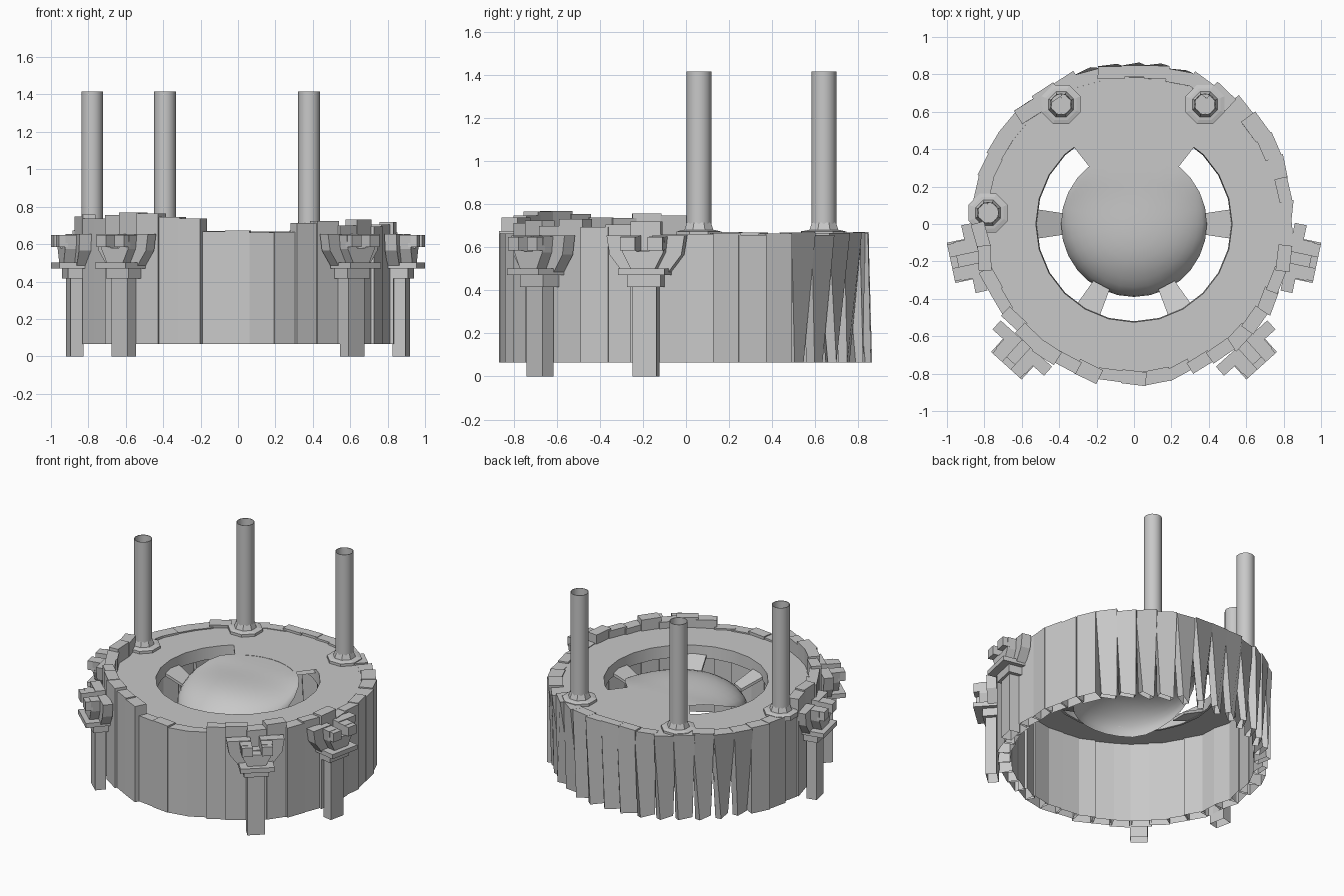
import bpy, bmesh, math, random
from math import sin, cos, radians, pi, sqrt
from mathutils import Matrix, Vector

random.seed(7)
cube = bpy.data.objects.get("Cube")
if cube:
    bpy.data.objects.remove(cube, do_unlink=True)

grey = bpy.data.materials.new("plain grey")
grey.use_nodes = True
TONE = (0.58, 0.58, 0.58, 1)
grey.diffuse_color = TONE
grey.node_tree.nodes["Principled BSDF"].inputs["Base Color"].default_value = TONE


def finish(name, bm, smooth=None, matrix=None, fix=True):
    if fix:
        bmesh.ops.recalc_face_normals(bm, faces=bm.faces)
    mesh = bpy.data.meshes.new(name)
    bm.to_mesh(mesh)
    bm.free()
    mesh.materials.append(grey)
    ob = bpy.data.objects.new(name, mesh)
    bpy.context.collection.objects.link(ob)
    if matrix:
        ob.matrix_world = matrix
    if smooth:
        bpy.ops.object.select_all(action='DESELECT')
        ob.select_set(True)
        bpy.context.view_layer.objects.active = ob
        bpy.ops.object.shade_smooth_by_angle(angle=radians(smooth))
    return ob


def loft(bm, low, high, bottom=True):
    """Solid between two matching outlines, optionally open below."""
    a = [bm.verts.new(p) for p in low]
    b = [bm.verts.new(p) for p in high]
    if bottom:
        bm.faces.new(a[::-1])
    bm.faces.new(b)
    n = len(a)
    for i in range(n):
        j = (i + 1) % n
        bm.faces.new((a[i], a[j], b[j], b[i]))


def box(bm, x0, x1, y0, y1, z0, z1, bottom=True):
    rect = [(x0, y0), (x1, y0), (x1, y1), (x0, y1)]
    loft(bm, [(x, y, z0) for x, y in rect], [(x, y, z1) for x, y in rect], bottom)


def revolve(bm, profile, sides, start=0, sweep=2 * pi):
    """Closed profile turned about z."""
    full = sweep > 6.28
    count = sides if full else sides + 1
    rings = []
    for i in range(count):
        t = start + sweep * i / sides
        rings.append([bm.verts.new((r * cos(t), r * sin(t), z)) for r, z in profile])
    m = len(profile)
    for i in range(sides):
        a, b = rings[i], rings[(i + 1) % count]
        for k in range(m):
            q = (k + 1) % m
            bm.faces.new((a[k], b[k], b[q], a[q]))


# Ring of uneven planks open below, twisted around the back
straight, twisted = bmesh.new(), bmesh.new()
COUNT = 42
for i in range(COUNT):
    deg = 360 * (i + 0.5) / COUNT
    t = radians(deg)
    back = 38 < deg < 155
    if 183 < deg < 254:
        top = random.uniform(0.73, 0.77)
    elif 288 < deg < 352:
        top = random.uniform(0.69, 0.735)
    else:
        top = random.uniform(0.655, 0.675)
    outer = random.uniform(0.845, 0.868)
    if 20 < deg < 70 or 110 < deg < 170:
        outer += 0.012
    half = 0.87 * pi / COUNT * random.uniform(1, 1.1)
    tilt = radians(random.uniform(-12, 12))

    def outline(z, turn, taper, inner, outer):
        spin = Matrix.Rotation(t + turn, 3, 'Z')
        mid = Vector((0.82 * cos(t), 0.82 * sin(t), z))
        pts = [(inner, -half), (outer, -half), (outer, half), (inner, half)]
        return [mid + spin @ Vector((x, y * taper, 0)) for x, y in pts]

    crest = outline(top, tilt, 1, -0.035, outer - 0.82)
    if back:
        twist = radians(random.choice((30, 40, 50)))
        loft(twisted, outline(0.065, tilt + twist, 0.75, -0.025, 0.015), crest, False)
    else:
        loft(straight, outline(0.065, tilt, 1, -0.035, outer - 0.82), crest, False)
finish("wall_planks", straight)
finish("twisted_back_planks", twisted)

# Top deck with a turned down inner rim
LEVEL = 0.654
bm = bmesh.new()
revolve(bm, [(0.815, LEVEL), (0.525, LEVEL), (0.52, 0.57), (0.535, 0.57),
             (0.545, 0.63), (0.815, 0.63)], 24)
finish("top_deck", bm, 35)

# Bridge joining deck and dome at the back
bm = bmesh.new()
revolve(bm, [(0.527, LEVEL), (0.375, LEVEL), (0.375, 0.63), (0.527, 0.63)], 8,
        radians(52), radians(76))
finish("back_bridge", bm, 35)

# Central dome, level at the back and falling away to the front
bm = bmesh.new()
SIDES, STEPS, R = 28, 9, 0.39


def dome_height(x, y):
    drop = 1 - sqrt(max(0, 1 - (x * x + y * y) / (R * R)))
    return LEVEL - 0.002 - 0.2 * drop * min(1, max(0, (0.22 - y) / 0.5))


previous = None
centre = bm.verts.new((0, 0, dome_height(0, 0)))
for s in range(1, STEPS + 1):
    r = R * sin(pi / 2 * s / STEPS)
    ring = []
    for i in range(SIDES):
        x, y = r * cos(2 * pi * i / SIDES), r * sin(2 * pi * i / SIDES)
        ring.append(bm.verts.new((x, y, dome_height(x, y))))
    for i in range(SIDES):
        j = (i + 1) % SIDES
        if previous:
            bm.faces.new((previous[i], ring[i], ring[j], previous[j]))
        else:
            bm.faces.new((centre, ring[i], ring[j]))
    previous = ring
finish("centre_dome", bm, 50, fix=False)

# Thin spokes between dome and rim
for number, (deg, half) in enumerate(((0, 0.08), (180, 0.08), (242, 0.07), (298, 0.07))):
    bm = bmesh.new()
    foot = [(0.37, -half * 0.7), (0.53, -half), (0.53, half), (0.37, half * 0.7)]
    rise = [0.53, 0.6, 0.6, 0.53]
    loft(bm, [(x, y, z - 0.02) for (x, y), z in zip(foot, rise)],
         [(x, y, z) for (x, y), z in zip(foot, rise)])
    finish(f"spoke_{number + 1}", bm, matrix=Matrix.Rotation(radians(deg), 4, 'Z'))

# Hollow pipes on stepped octagonal feet
for number, (x, y) in enumerate(((-0.39, 0.64), (0.38, 0.64), (-0.78, 0.06))):
    place = Matrix.Translation((x, y, 0))
    bm = bmesh.new()
    revolve(bm, [(0.113, 0.64), (0.113, 0.672), (0.09, 0.678), (0.073, 0.68),
                 (0.06, 0.715), (0.055, 0.64)], 8, radians(22.5))
    finish(f"pipe_foot_{number + 1}", bm, matrix=place)
    bm = bmesh.new()
    revolve(bm, [(0.058, 0.66), (0.058, 1.415), (0.054, 1.415), (0.054, 0.66)], 16)
    finish(f"pipe_{number + 1}", bm, 40, place)


# Claw brackets with legs
def notched_cup(bm, w, z0, z1, r0, r1, notch, depth):
    zm = (z0 + z1) / 2
    pts = [(-w, z1), (-w * 0.92, zm), (-w * 0.55, z0), (w * 0.55, z0), (w * 0.92, zm), (w, z1),
           (notch, z1), (notch, z1 - depth), (-notch, z1 - depth), (-notch, z1)]
    loft(bm, [(r0, y, z) for y, z in pts], [(r1, y, z) for y, z in pts])


for number, (deg, shift) in enumerate(((-12, 0), (-48, 0.02), (192, 0), (228, 0.02))):
    turn = Matrix.Rotation(radians(deg), 4, 'Z') @ Matrix.Translation((shift, 0, 0))
    bm = bmesh.new()
    notched_cup(bm, 0.185, 0.475, 0.655, 0.84, 0.905, 0.03, 0.07)
    notched_cup(bm, 0.105, 0.5, 0.65, 0.89, 0.965, 0.03, 0.07)
    for a, b in ((-0.1, -0.03), (0.03, 0.1)):
        box(bm, 0.95, 1.0, a, b, 0.585, 0.648)
    box(bm, 0.84, 1.0, -0.11, 0.11, 0.47, 0.502)
    box(bm, 0.84, 0.945, -0.08, 0.08, 0.415, 0.472)
    finish(f"claw_bracket_{number + 1}", bm, matrix=turn)
    bm = bmesh.new()
    box(bm, 0.857, 0.927, -0.056, 0.056, 0, 0.42, False)
    finish(f"bracket_leg_{number + 1}", bm, matrix=turn)
